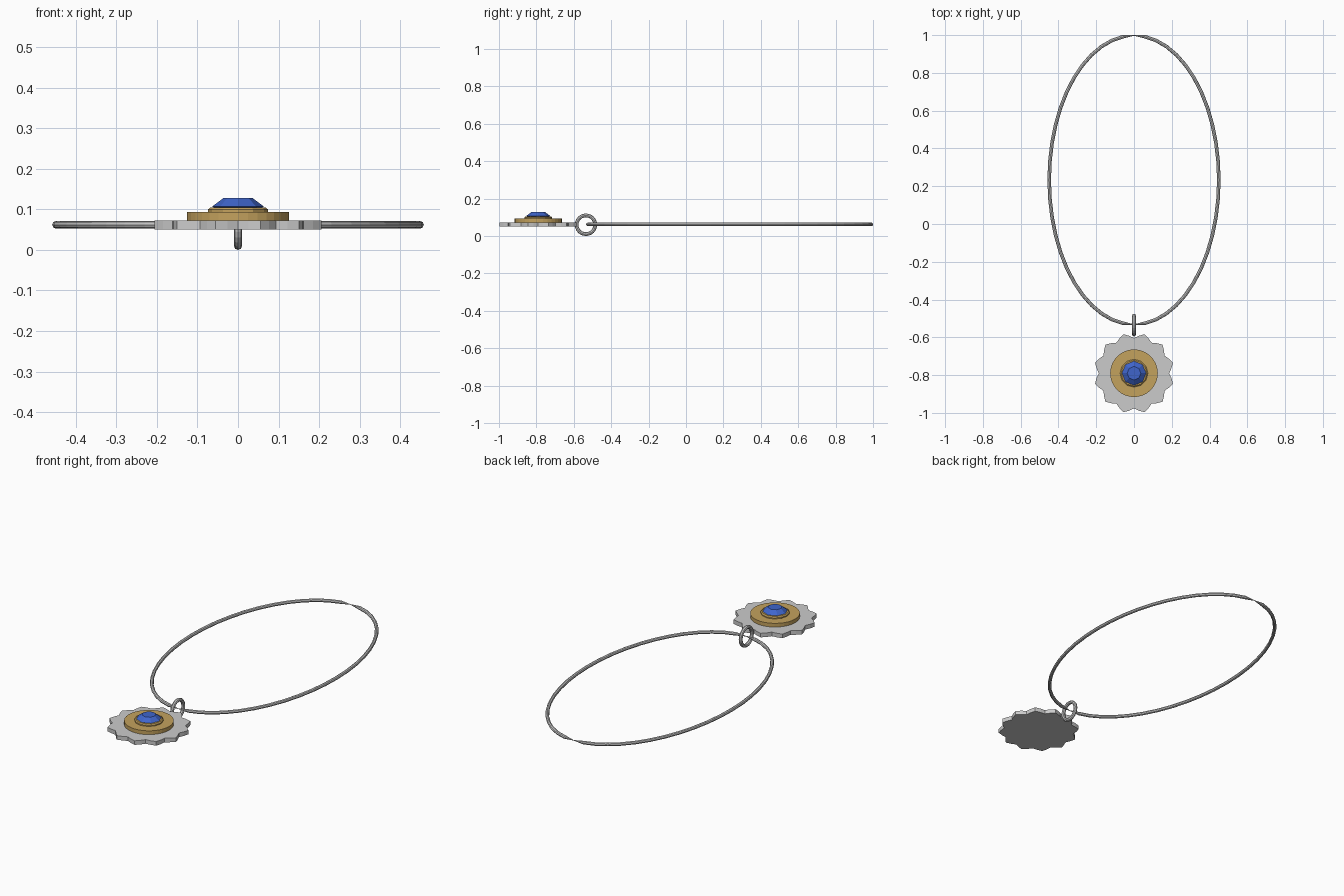
import bpy, bmesh
from math import sin, cos, pi, tau

if "Cube" in bpy.data.objects:
    bpy.data.objects.remove(bpy.data.objects["Cube"])


def make(name, bm, color=None):
    bmesh.ops.recalc_face_normals(bm, faces=bm.faces)
    me = bpy.data.meshes.new(name)
    bm.to_mesh(me)
    bm.free()
    ob = bpy.data.objects.new(name, me)
    bpy.context.collection.objects.link(ob)
    if color:
        mat = bpy.data.materials.new(name + "_colour")
        mat.diffuse_color = color
        mat.use_nodes = True
        mat.node_tree.nodes["Principled BSDF"].inputs["Base Color"].default_value = mat.diffuse_color
        me.materials.append(mat)
    return ob


def bridge(bm, loops, closed):
    n = len(loops[0])
    for k in range(len(loops) if closed else len(loops) - 1):
        a, b = loops[k], loops[(k + 1) % len(loops)]
        for i in range(n):
            j = (i + 1) % n
            bm.faces.new((a[i], a[j], b[j], b[i]))


def stack(name, sides, rings, color=None, wave=0.0, teeth=12, turn=0.0):
    """Capped solid around the pendant axis from (radius, z) rings."""
    bm = bmesh.new()
    loops = []
    for r, z in rings:
        loop = []
        for i in range(sides):
            a = tau * i / sides + turn
            rr = r - wave * cos(teeth * a)
            loop.append(bm.verts.new((rr * cos(a), CY + rr * sin(a), z)))
        loops.append(loop)
    bridge(bm, loops, False)
    bm.faces.new(loops[0])
    bm.faces.new(loops[-1])
    return make(name, bm, color)


def sweep(name, steps, sides, radius, frame):
    """Closed tube; frame(t) gives centre, outward vector, side vector, scale."""
    bm = bmesh.new()
    loops = []
    for k in range(steps):
        c, u, v, s = frame(k)
        loop = []
        for i in range(sides):
            a = tau * i / sides
            loop.append(bm.verts.new([c[d] + radius * s * (cos(a) * u[d] + sin(a) * v[d])
                                      for d in range(3)]))
        loops.append(loop)
    bridge(bm, loops, True)
    return make(name, bm)


CY = -0.79
GOLD = (0.55, 0.36, 0.11, 1)
BLUE = (0.05, 0.13, 0.6, 1)

# pendant: scalloped plate, gold disc, bezel, faceted gem
stack("scalloped_plate", 48, [(0.2, 0.05), (0.2, 0.073)], wave=0.0135)
stack("gold_disc", 32, [(0.126, 0.072), (0.126, 0.094)], GOLD)
stack("gem_bezel", 12, [(0.074, 0.093), (0.074, 0.1), (0.068, 0.105)], GOLD)
stack("gem", 8, [(0.05, 0.1), (0.064, 0.107), (0.036, 0.128)], BLUE)


# jump ring standing upright on the loop
def ring_frame(k):
    a = tau * k / 24
    u = (0, cos(a), sin(a))
    return (0, -0.535 + 0.05 * u[1], 0.06 + 0.05 * u[2]), u, (1, 0, 0), 1


sweep("jump_ring", 24, 8, 0.01, ring_frame)


# oval neck cord, pinched at its two joins
def cord_frame(k):
    a = tau * k / 48
    u = (0.765 * cos(a), 0.45 * sin(a), 0)
    n = (u[0] ** 2 + u[1] ** 2) ** 0.5
    s = 0.15 if k in (12, 36) else 1
    return ((0.449 * cos(a), 0.233 + 0.765 * sin(a), 0.062),
            (u[0] / n, u[1] / n, 0), (0, 0, 1), s)


sweep("neck_cord", 48, 8, 0.0095, cord_frame)
